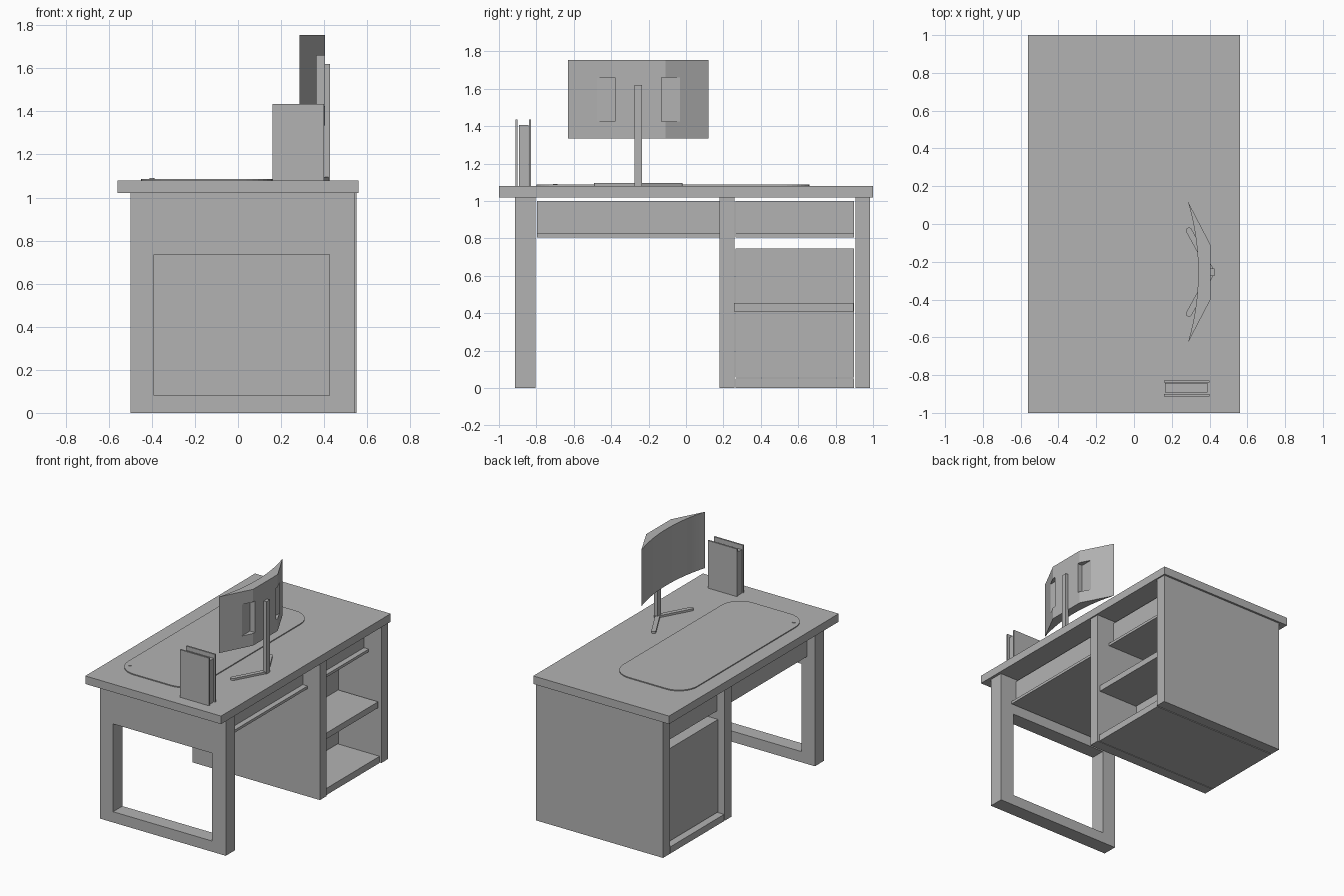
import bpy, bmesh, math
from mathutils import Vector

cube = bpy.data.objects.get("Cube")
if cube:
    bpy.data.objects.remove(cube, do_unlink=True)

# Single flat grey for everything
grey = bpy.data.materials.new("plain grey")
grey.use_nodes = True
COLOUR = (0.45, 0.45, 0.45, 1)
grey.diffuse_color = COLOUR
grey.node_tree.nodes["Principled BSDF"].inputs["Base Color"].default_value = COLOUR


def finish(name, bm):
    bmesh.ops.recalc_face_normals(bm, faces=bm.faces)
    mesh = bpy.data.meshes.new(name)
    bm.to_mesh(mesh)
    bm.free()
    mesh.materials.append(grey)
    obj = bpy.data.objects.new(name, mesh)
    bpy.context.collection.objects.link(obj)
    return obj


def prism(name, outline, z0, z1):
    """Extrude an xy outline between two heights."""
    bm = bmesh.new()
    face = bm.faces.new([bm.verts.new((x, y, z0)) for x, y in outline])
    top = bmesh.ops.extrude_face_region(bm, geom=[face])["geom"]
    bmesh.ops.translate(bm, vec=(0, 0, z1 - z0),
                        verts=[v for v in top if isinstance(v, bmesh.types.BMVert)])
    return finish(name, bm)


def box(name, xs, ys, zs):
    return prism(name, [(xs[0], ys[0]), (xs[1], ys[0]), (xs[1], ys[1]), (xs[0], ys[1])], *zs)


def rounded(centre, half, radius, angle=0, steps=8):
    """Rounded rectangle outline, turned by an angle."""
    points = []
    for i, (sx, sy) in enumerate([(1, 1), (-1, 1), (-1, -1), (1, -1)]):
        for k in range(steps + 1):
            a = math.pi / 2 * (i + k / steps)
            x = sx * (half[0] - radius) + radius * math.cos(a)
            y = sy * (half[1] - radius) + radius * math.sin(a)
            points.append((centre[0] + x * math.cos(angle) - y * math.sin(angle),
                           centre[1] + x * math.sin(angle) + y * math.cos(angle)))
    return points


def cut(obj, cutter):
    mod = obj.modifiers.new("cut", 'BOOLEAN')
    mod.operation = 'DIFFERENCE'
    mod.solver = 'EXACT'
    mod.object = cutter
    bpy.context.view_layer.objects.active = obj
    bpy.ops.object.modifier_apply(modifier=mod.name)
    bpy.data.objects.remove(cutter, do_unlink=True)


# Desk top and open leg frame
TOP = 1.08
box("desk_top", (-0.56, 0.56), (-1, 1), (1.02, TOP))
frame = box("leg_frame", (-0.5, 0.54), (-0.915, -0.805), (0, 1.02))
cut(frame, box("frame_opening", (-0.39, 0.425), (-1, -0.7), (0.08, 0.735)))

# Cabinet sides, base, solid drawer body and rear shelf
for name, y0, y1 in [("inner", 0.18, 0.26), ("outer", 0.905, 0.985)]:
    box("cabinet_side_" + name, (-0.5, 0.55), (y0, y1), (0, 1.02))
BAY = (0.265, 0.898)
box("cabinet_base", (-0.5, 0.54), BAY, (0, 0.05))
box("cabinet_body", (-0.45, 0.2), BAY, (0.055, 0.745))
box("rear_shelf", (0.2, 0.53), (0.26, 0.895), (0.41, 0.455))

# Drawers under the top, each on a slightly longer bottom board
for name, ys in [("wide", (-0.797, 0.178)), ("narrow", BAY)]:
    box(name + "_drawer", (-0.44, 0.41), ys, (0.825, 1.0))
    box(name + "_drawer_bottom", (-0.44, 0.45), ys, (0.805, 0.825))

# Desk mat with a small round stud
prism("desk_mat", rounded((-0.145, -0.07), (0.305, 0.73), 0.15), TOP, 1.087)
prism("mat_stud", rounded((-0.4, -0.7), (0.012, 0.012), 0.012), 1.087, 1.09)

# Curved monitor: concave screen, faceted back
MID, HALF, EDGE, SAG = -0.255, 0.375, 0.285, 0.055
radius = (HALF ** 2 + SAG ** 2) / (2 * SAG)
sweep = math.asin(HALF / radius)
outline = []
for i in range(25):
    a = sweep * (1 - i / 12)
    outline.append((EDGE + SAG - radius * (1 - math.cos(a)), MID + radius * math.sin(a)))
outline += [(0.405, MID - 0.145), (0.405, MID + 0.145)]
monitor = prism("monitor", outline, 1.335, 1.755)
for side in (-1, 1):
    ys = sorted((MID + side * 0.125, MID + side * 0.3))
    cut(monitor, box("back_notch", (0.365, 0.5), ys, (1.425, 1.66)))
bpy.ops.object.select_all(action='DESELECT')
monitor.select_set(True)
bpy.context.view_layer.objects.active = monitor
bpy.ops.object.shade_smooth_by_angle(angle=math.radians(15))

# Monitor stand: post and two splayed feet
box("stand_post", (0.4, 0.427), (MID - 0.02, MID + 0.02), (TOP, 1.62))
for side, name in [(-1, "front"), (1, "back")]:
    a, b = Vector((0.412, MID)), Vector((0.288, MID + side * 0.225))
    span = b - a
    angle = math.atan2(span.y, span.x)
    prism("stand_foot_" + name,
          rounded((a + b) / 2, (span.length / 2 + 0.01, 0.016), 0.015, angle), TOP, 1.095)

# Upright book: two covers around a page block
for name, y0 in [("front", -0.912), ("back", -0.84)]:
    box("book_cover_" + name, (0.16, 0.4), (y0, y0 + 0.012), (TOP, 1.435))
box("book_pages", (0.165, 0.39), (-0.893, -0.843), (TOP, 1.405))
